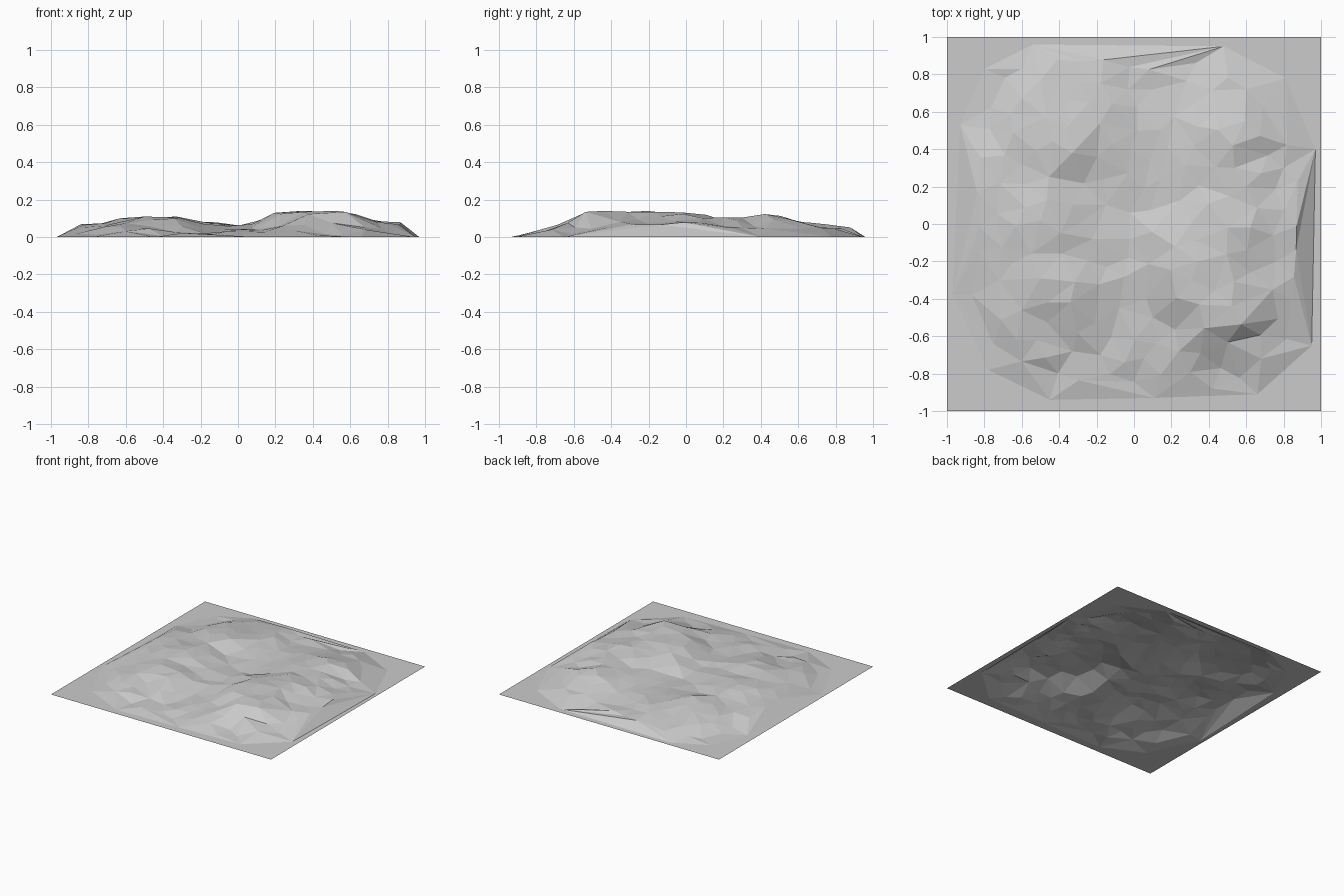
import bpy
import bmesh
import random
from mathutils import Vector, geometry

random.seed(4)

cube = bpy.data.objects.get("Cube")
if cube:
    bpy.data.objects.remove(cube, do_unlink=True)

# Landmarks in hundredths: x, y, height
east_ridge = [(35, -43, 13.5), (52, -44, 14), (34, -20, 14), (50, -2, 13.2),
              (22, -12, 12.5), (60, 20, 10.5), (53, 42, 12.3), (32, 42, 9)]
west_ridge = [(-50, -29, 11), (-34, -42, 10), (-50, 2, 11), (-33, 38, 11),
              (-47, 57, 9), (-18, 54, 8), (2, 50, 6)]
basin = [(-3, -18, 5), (-2, 6, 4), (-16, 24, 5), (14, 24, 6),
         (-8, -45, 4), (-22, -8, 7), (-18, -70, 2), (12, -64, 3.5)]
spurs = [(24, -68, 6), (42, -88, 1), (68, -72, 4), (-52, -62, 5),
         (-72, -30, 6), (-72, 22, 7), (76, -20, 7), (80, 30, 5),
         (10, 72, 4), (60, 72, 5), (-40, 76, 5)]
foot = [(-54, 96), (48, 95), (81, 78), (97, 40), (95, -65), (66, -91),
        (11, -93), (-45, -94), (-78, -78), (-97, -38), (-93, 53), (-80, 83)]

landmarks = [Vector(p) / 100 for p in east_ridge + west_ridge + basin + spurs]
landmarks += [Vector((x, y, 0)) / 100 for x, y in foot]
corners = [Vector((x, y, 0)) for x in (-1, 1) for y in (-1, 1)]


def height_at(spot):
    """Blend the heights of nearby landmarks."""
    total = weight_sum = 0
    for mark in landmarks:
        weight = 1 / ((mark.xy - spot).length ** 4 + 0.00001)
        total += weight * mark.z
        weight_sum += weight
    return total / weight_sum


def scatter(points, tries, gap):
    """Fill the hills with irregular extra points that keep a minimum gap."""
    result = list(points)
    outline = [p.xy * 0.92 for p in landmarks[-len(foot):]]
    for attempt in range(tries):
        spot = Vector((random.uniform(-0.9, 0.9), random.uniform(-0.9, 0.9)))
        inside = all(
            (b - a).cross(spot - a) < 0
            for a, b in zip(outline, outline[1:] + outline[:1]))
        if inside and all((p.xy - spot).length > gap for p in result):
            rough = random.uniform(-0.008, 0.008)
            height = max(0.005, height_at(spot) + rough)
            result.append(Vector((spot.x, spot.y, min(height, 0.135))))
    return result


def grey_material():
    material = bpy.data.materials.new("stone grey")
    colour = (0.6, 0.6, 0.6, 1)
    material.use_nodes = True
    material.diffuse_color = colour
    shader = next(n for n in material.node_tree.nodes if n.type == "BSDF_PRINCIPLED")
    shader.inputs["Base Color"].default_value = colour
    return material


# Triangulate the scattered points into one open, faceted sheet
points = scatter(landmarks, 2500, 0.1) + corners
flat, edges, faces, origins, *rest = geometry.delaunay_2d_cdt(
    [p.xy for p in points], [], [], 0, 0.00001)

bm = bmesh.new()
verts = [bm.verts.new((v.x, v.y, points[source[0]].z))
         for v, source in zip(flat, origins)]
for face in faces:
    bm.faces.new([verts[i] for i in face])
bm.normal_update()
for face in bm.faces:
    if face.normal.z < 0:
        face.normal_flip()

mesh = bpy.data.meshes.new("hilly_terrain")
bm.to_mesh(mesh)
bm.free()
mesh.materials.append(grey_material())
terrain = bpy.data.objects.new("hilly_terrain", mesh)
bpy.context.collection.objects.link(terrain)
